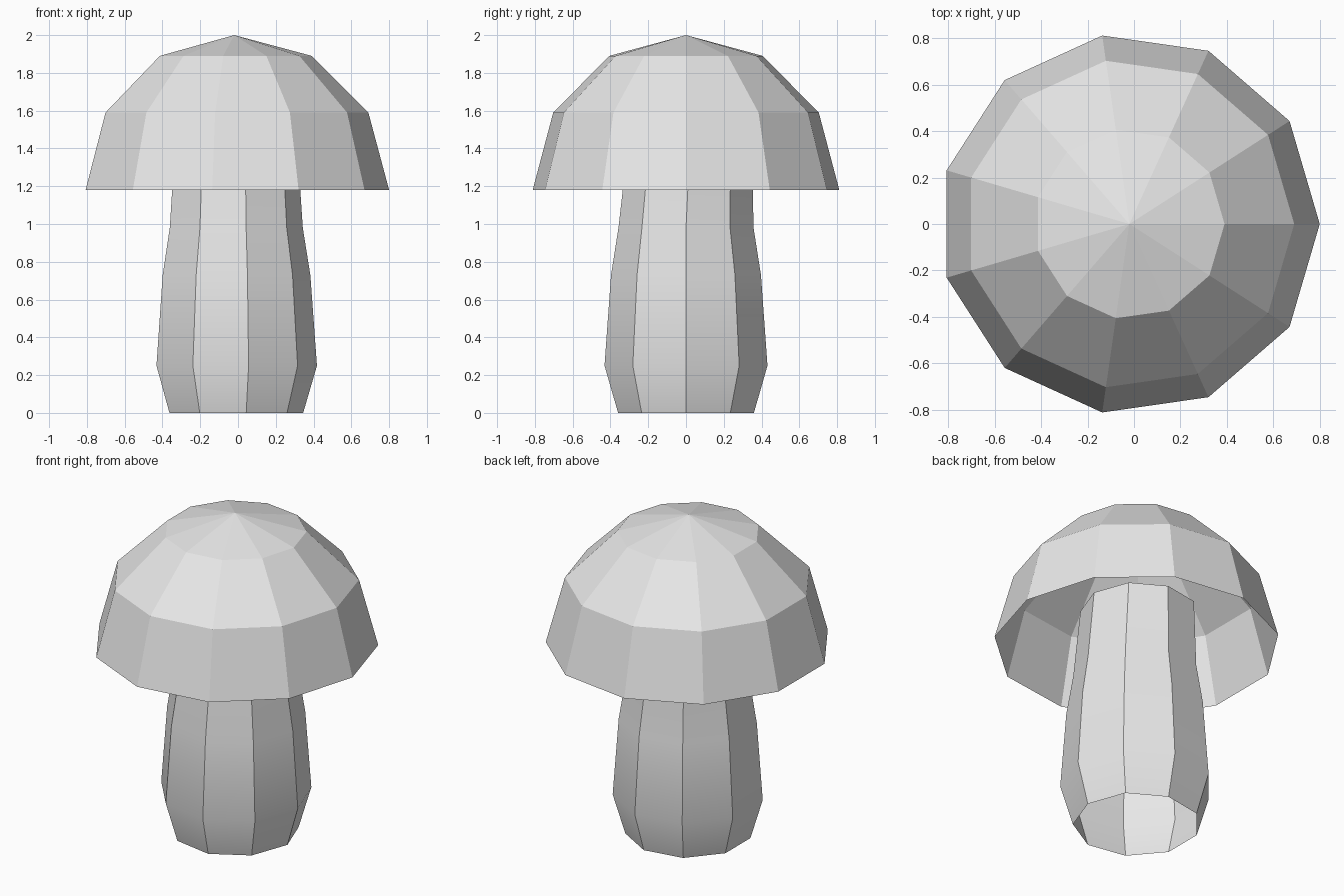
import bpy
import bmesh
from math import cos, sin, pi, radians

cube = bpy.data.objects.get("Cube")
if cube:
    bpy.data.objects.remove(cube, do_unlink=True)

grey = bpy.data.materials.new("light_grey")
grey.use_nodes = True
grey.diffuse_color = (0.8, 0.8, 0.8, 1)
grey.node_tree.nodes["Principled BSDF"].inputs["Base Color"].default_value = (0.8, 0.8, 0.8, 1)

CENTRE_X = -0.02


def open_lathe(name, sides, rings, apex=None):
    """Skin polygon rings given as (radius, height, y shift), open at the bottom."""
    bm = bmesh.new()
    loops = []
    for radius, z, shift in rings:
        angles = [2 * pi * i / sides for i in range(sides)]
        loops.append([bm.verts.new((CENTRE_X + radius * cos(a), shift + radius * sin(a), z))
                      for a in angles])
    for low, high in zip(loops, loops[1:]):
        for i in range(sides):
            j = (i + 1) % sides
            bm.faces.new((low[i], low[j], high[j], high[i]))
    if apex is not None:
        tip = bm.verts.new((CENTRE_X, 0, apex))
        for i in range(sides):
            bm.faces.new((loops[-1][i], loops[-1][(i + 1) % sides], tip))
    mesh = bpy.data.meshes.new(name)
    bm.to_mesh(mesh)
    bm.free()
    mesh.materials.append(grey)
    obj = bpy.data.objects.new(name, mesh)
    bpy.context.collection.objects.link(obj)
    return obj


# Cap: faceted hollow half sphere
R, RIM = 0.82, 1.18
cap_rings = [(R * cos(radians(a)), RIM + R * sin(radians(a)), 0) for a in (0, 30, 60)]
open_lathe("mushroom_cap", 11, cap_rings, apex=RIM + R)

# Stem: nine-sided bulging tube reaching up inside the cap
stem = open_lathe("mushroom_stem", 9, [
    (0.365, 0, 0), (0.438, 0.25, 0), (0.403, 0.73, 0),
    (0.363, 0.98, 0), (0.335, 1.4, 0.02)])

# Smooth the stem lengthwise, keeping its upright edges crisp
bpy.ops.object.select_all(action="DESELECT")
stem.select_set(True)
bpy.context.view_layer.objects.active = stem
bpy.ops.object.shade_smooth_by_angle(angle=radians(30))
